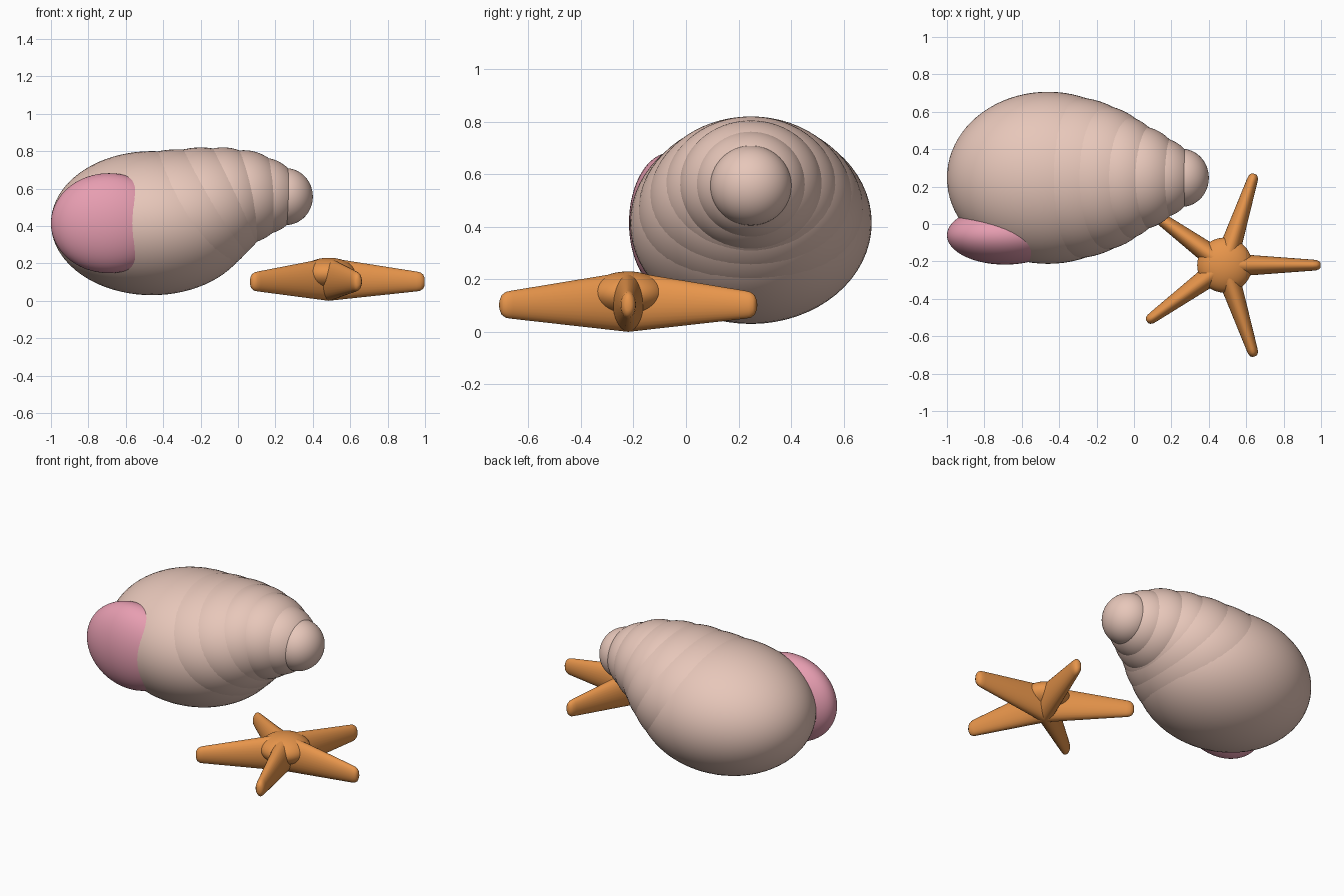
import bpy, bmesh, math
from mathutils import Matrix, Vector

if "Cube" in bpy.data.objects:
    bpy.data.objects.remove(bpy.data.objects["Cube"])


def material(name, rgb):
    m = bpy.data.materials.new(name)
    m.diffuse_color = (*rgb, 1)
    m.use_nodes = True
    m.node_tree.nodes["Principled BSDF"].inputs["Base Color"].default_value = m.diffuse_color
    return m


SHELL = material("shell_pink", (0.80, 0.57, 0.49))
LIP = material("lip_rose", (0.80, 0.34, 0.44))
STAR = material("star_orange", (0.80, 0.30, 0.07))


def finish(name, bm, mat):
    bmesh.ops.recalc_face_normals(bm, faces=bm.faces)
    me = bpy.data.meshes.new(name)
    bm.to_mesh(me)
    bm.free()
    me.shade_smooth()
    me.materials.append(mat)
    ob = bpy.data.objects.new(name, me)
    bpy.context.collection.objects.link(ob)
    return ob


def ellipsoid(name, center, radii, mat):
    bm = bmesh.new()
    # poles lie along x, the axis of the shell
    m = (Matrix.Translation(center) @ Matrix.Diagonal((*radii, 1))
         @ Matrix.Rotation(math.pi / 2, 4, 'Y'))
    bmesh.ops.create_uvsphere(bm, u_segments=64, v_segments=40, radius=1, matrix=m)
    return finish(name, bm, mat)


# Shell: large body, shrinking whorls, round tip (x, z, rx, ry, rz)
whorls = [
    (-0.46, 0.415, 0.54, 0.46, 0.385),
    (-0.32, 0.455, 0.44, 0.43, 0.355),
    (-0.20, 0.495, 0.36, 0.39, 0.325),
    (-0.08, 0.530, 0.27, 0.335, 0.29),
    (0.03, 0.555, 0.24, 0.275, 0.25),
    (0.13, 0.560, 0.20, 0.215, 0.205),
    (0.255, 0.557, 0.145, 0.155, 0.152),
]
for i, (x, z, rx, ry, rz) in enumerate(whorls):
    name = "shell_body" if i == 0 else "shell_tip" if i == 6 else f"shell_whorl_{i}"
    ellipsoid(name, (x, 0.247, z), (rx, ry, rz), SHELL)

# Shell opening
ellipsoid("shell_opening", (-0.69, -0.06, 0.415), (0.31, 0.157, 0.267), LIP)

# Starfish: central disc and five tapered arms with rounded ends
CENTER = Vector((0.485, -0.22, 0.115))
ellipsoid("starfish_disc", CENTER + Vector((0, 0, 0.03)), (0.147, 0.147, 0.085), STAR)

PROFILE = [(0.0, 0.115), (0.47, 0.053), (0.49, 0.049), (0.505, 0.038), (0.513, 0.02)]
SIDES = 32
for k in range(5):
    bm = bmesh.new()
    rings = []
    for d, r in PROFILE:
        rings.append([bm.verts.new((d, 0.56 * r * math.cos(a), r * math.sin(a) - 0.025 * d))
                      for a in (2 * math.pi * j / SIDES for j in range(SIDES))])
    for a, b in zip(rings, rings[1:]):
        for j in range(SIDES):
            n = (j + 1) % SIDES
            bm.faces.new((a[j], a[n], b[n], b[j]))
    bm.faces.new(rings[0])
    bm.faces.new(rings[-1])
    bm.transform(Matrix.Translation(CENTER) @ Matrix.Rotation(k * math.tau / 5, 4, 'Z'))
    arm = finish(f"starfish_arm_{k + 1}", bm, STAR)
    bpy.ops.object.select_all(action='DESELECT')
    arm.select_set(True)
    bpy.context.view_layer.objects.active = arm
    bpy.ops.object.shade_smooth_by_angle(angle=math.radians(50))
